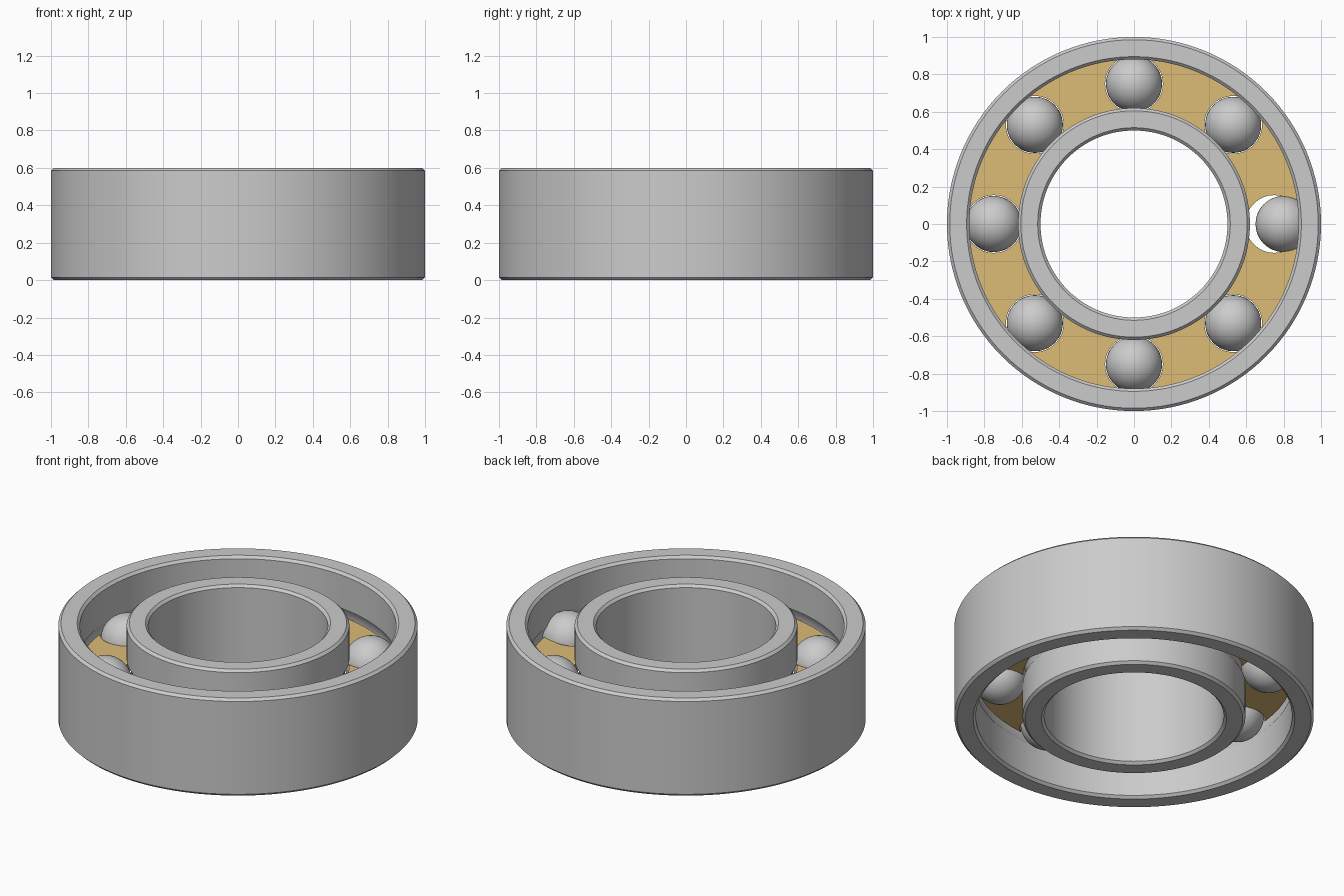
import bpy, bmesh
from math import sin, cos, pi, asin, radians, sqrt
from mathutils import Matrix, Vector

if "Cube" in bpy.data.objects:
    bpy.data.objects.remove(bpy.data.objects["Cube"])

PITCH, MID, BALL, GROOVE = 0.75, 0.30, 0.15, 0.155
SEG = 128


def make_object(name, bm, smooth=True):
    bmesh.ops.recalc_face_normals(bm, faces=bm.faces)
    mesh = bpy.data.meshes.new(name)
    bm.to_mesh(mesh)
    bm.free()
    obj = bpy.data.objects.new(name, mesh)
    bpy.context.collection.objects.link(obj)
    if smooth:
        bpy.ops.object.select_all(action='DESELECT')
        obj.select_set(True)
        bpy.context.view_layer.objects.active = obj
        bpy.ops.object.shade_smooth_by_angle(angle=radians(30))
    return obj


def lathe(name, profile, smooth=True):
    """Revolve a closed (radius, z) profile about the z axis."""
    bm = bmesh.new()
    rings = [[bm.verts.new((r * cos(2 * pi * i / SEG), r * sin(2 * pi * i / SEG), z))
              for r, z in profile] for i in range(SEG)]
    n = len(profile)
    for i in range(SEG):
        a, b = rings[i], rings[(i + 1) % SEG]
        for j in range(n):
            k = (j + 1) % n
            bm.faces.new((a[j], b[j], b[k], a[k]))
    return make_object(name, bm, smooth)


def race(name, plain_r, track_r, h=0.6, c=0.015):
    """Chamfered ring with a ball groove on the track_r side."""
    s = 1 if track_r > plain_r else -1
    half = asin(sqrt(GROOVE ** 2 - (track_r - PITCH) ** 2) / GROOVE)
    arc = []
    for i in range(13):
        a = -half + 2 * half * i / 12
        arc.append((PITCH - s * GROOVE * cos(a), MID + GROOVE * sin(a)))
    profile = [(plain_r, h - c), (plain_r, c), (plain_r + s * c, 0), (track_r - s * c, 0),
               (track_r, c), *arc, (track_r, h - c), (track_r - s * c, h), (plain_r + s * c, h)]
    return lathe(name, profile)


# Inner and outer rings
race("outer_ring", 1.0, 0.88)
race("inner_ring", 0.5, 0.62)

# Balls; the one on +x sits pushed outward in its pocket
for i in range(8):
    a = i * pi / 4
    r = 0.80 if i == 0 else PITCH
    bm = bmesh.new()
    bmesh.ops.create_uvsphere(bm, u_segments=48, v_segments=24, radius=BALL,
                              matrix=Matrix.Translation((r * cos(a), r * sin(a), MID)))
    make_object(f"ball_{i + 1}", bm)

# Brass cage plate with round pockets
t = 0.03
cage = lathe("cage", [(0.618, MID - t), (0.882, MID - t), (0.882, MID + t), (0.618, MID + t)])
bm = bmesh.new()
for i in range(8):
    a = i * pi / 4
    bmesh.ops.create_cone(bm, cap_ends=True, segments=64, radius1=0.154, radius2=0.154, depth=0.3,
                          matrix=Matrix.Translation((PITCH * cos(a), PITCH * sin(a), MID)))
cutter = make_object("pocket_cutter", bm, smooth=False)
cutter.hide_render = True
cutter.hide_set(True)
mod = cage.modifiers.new("pockets", 'BOOLEAN')
mod.operation, mod.solver, mod.object = 'DIFFERENCE', 'EXACT', cutter
cage.modifiers.move(len(cage.modifiers) - 1, 0)

brass = bpy.data.materials.new("brass")
brass.diffuse_color = (0.72, 0.50, 0.18, 1)
brass.use_nodes = True
brass.node_tree.nodes["Principled BSDF"].inputs["Base Color"].default_value = brass.diffuse_color
cage.data.materials.append(brass)
